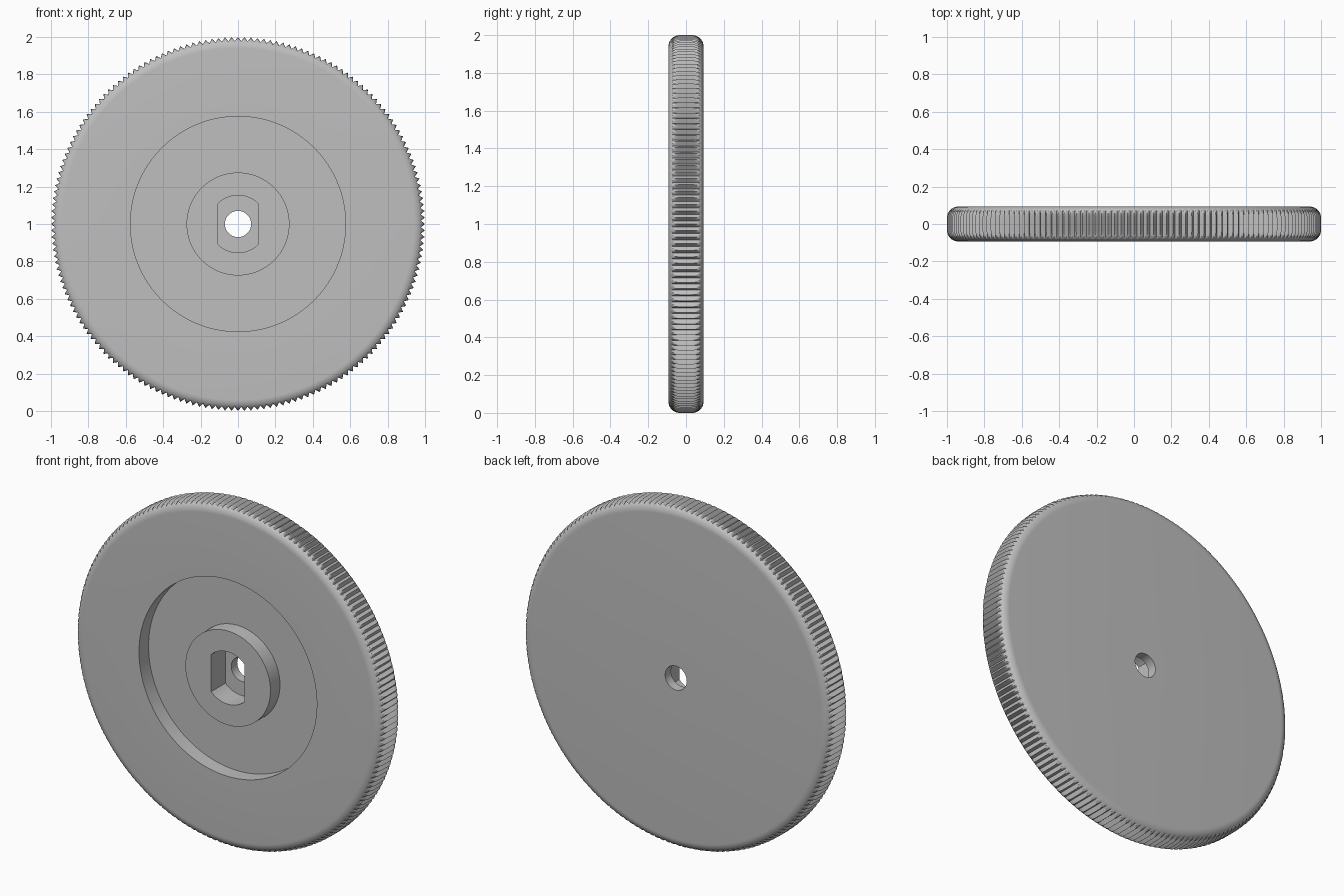
import bpy, bmesh
from math import sin, cos, pi, tau

cube = bpy.data.objects.get("Cube")
if cube:
    bpy.data.objects.remove(cube, do_unlink=True)

# Main dimensions
HALF = 0.093          # half thickness
FILLET = 0.06         # rounded rim
TEETH, STEPS = 180, 4
GROOVE = 0.022        # knurl depth
HOLE, HUB, RECESS = 0.07, 0.275, 0.575
RECESS_FLOOR, POCKET_FLOOR = -0.005, 0.038
SEGMENTS = TEETH * STEPS


def plain(radius):
    return lambda i: radius


def knurled(radius):
    # V-grooves limit the rim radius between the tooth tips
    def at(i):
        t = (i % STEPS) / STEPS
        return min(radius, 1 - GROOVE * (1 - abs(2 * t - 1)))
    return at


def flatted(i):
    # Round shaft pocket with two parallel flats
    return min(0.153, 0.108 / max(abs(cos(tau * i / SEGMENTS)), 0.01))


# Closed section: bore, back face, knurled rim, front face, recess, hub, pocket
rows = [(plain(HOLE), POCKET_FLOOR), (plain(HOLE), HALF)]
ARC = 12
arc = [(1 - FILLET + FILLET * sin(pi / 2 * k / ARC),
        HALF - FILLET + FILLET * cos(pi / 2 * k / ARC)) for k in range(ARC + 1)]
rows += [(knurled(r), y) for r, y in arc]
rows += [(knurled(r), -y) for r, y in reversed(arc)]
rows += [(plain(RECESS), -HALF), (plain(RECESS), RECESS_FLOOR),
         (plain(HUB), RECESS_FLOOR), (plain(HUB), -HALF),
         (flatted, -HALF), (flatted, POCKET_FLOOR)]

# Sweep the section around the wheel axis
bm = bmesh.new()
rings = []
for radius, y in rows:
    ring = []
    for i in range(SEGMENTS):
        a, r = tau * i / SEGMENTS, radius(i)
        ring.append(bm.verts.new((r * cos(a), y, 1 + r * sin(a))))
    rings.append(ring)
for k, ring in enumerate(rings):
    after = rings[(k + 1) % len(rings)]
    for i in range(SEGMENTS):
        j = (i + 1) % SEGMENTS
        bm.faces.new((ring[i], ring[j], after[j], after[i]))
bmesh.ops.recalc_face_normals(bm, faces=bm.faces)

mesh = bpy.data.meshes.new("knurled_wheel")
bm.to_mesh(mesh)
bm.free()
wheel = bpy.data.objects.new("knurled_wheel", mesh)
bpy.context.collection.objects.link(wheel)

# Single grey material
grey = bpy.data.materials.new("light_grey")
grey.use_nodes = True
colour = (0.52, 0.52, 0.52, 1)
grey.diffuse_color = colour
grey.node_tree.nodes["Principled BSDF"].inputs["Base Color"].default_value = colour
mesh.materials.append(grey)

# Smooth curved walls, crisp edges
bpy.ops.object.select_all(action='DESELECT')
wheel.select_set(True)
bpy.context.view_layer.objects.active = wheel
bpy.ops.object.shade_smooth_by_angle(angle=pi / 6)
